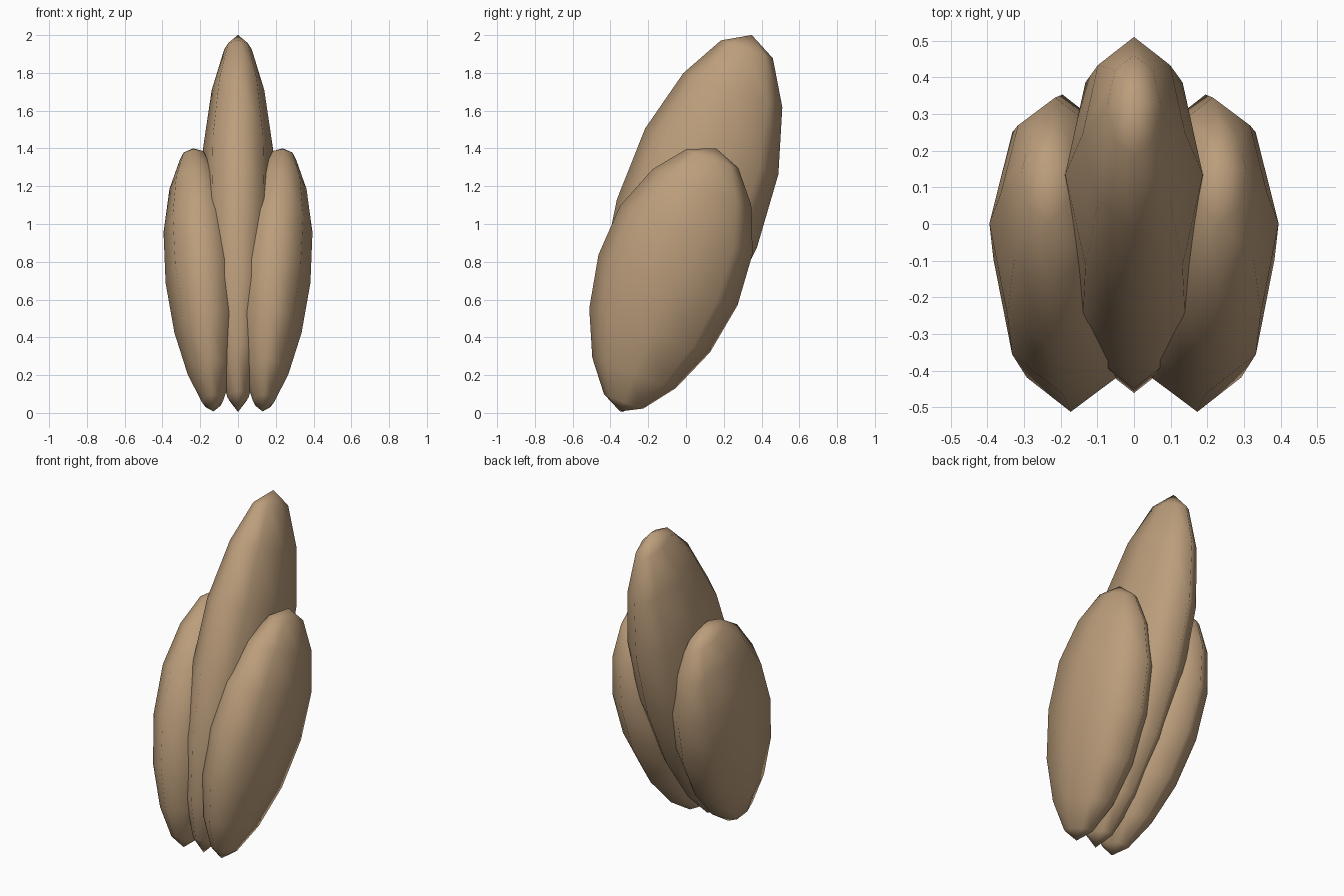
import bpy, bmesh, math
from mathutils import Matrix, Vector

if "Cube" in bpy.data.objects:
    bpy.data.objects.remove(bpy.data.objects["Cube"])

mat = bpy.data.materials.new("tan")
mat.diffuse_color = (0.50, 0.34, 0.20, 1)
mat.use_nodes = True
mat.node_tree.nodes["Principled BSDF"].inputs["Base Color"].default_value = mat.diffuse_color

# Fullness of each ring relative to a true ellipsoid, tip to base
FULLNESS = [0.97, 1.0, 1.03, 1.0, 0.94, 0.85, 0.74]


def lobe(name, centre, radii, tilt, splay=0.0):
    bm = bmesh.new()
    bmesh.ops.create_uvsphere(bm, u_segments=8, v_segments=8, radius=1)
    # taper towards the base
    for v in bm.verts:
        ring = round(math.acos(max(-1, min(1, v.co.z))) / (math.pi / 8))
        if 0 < ring < 8:
            v.co.x *= FULLNESS[ring - 1]
            v.co.y *= FULLNESS[ring - 1]
    bm.transform(Matrix.Translation(centre)
                 @ Matrix.Rotation(math.radians(splay), 4, 'Y')
                 @ Matrix.Rotation(math.radians(-tilt), 4, 'X')
                 @ Matrix.Diagonal(Vector((*radii, 1))))
    for f in bm.faces:
        f.smooth = True
    me = bpy.data.meshes.new(name)
    bm.to_mesh(me)
    bm.free()
    me.materials.append(mat)
    ob = bpy.data.objects.new(name, me)
    bpy.context.collection.objects.link(ob)


# Tall middle lobe and the two shorter splayed side lobes
lobe("middle_lobe", (0, 0.005, 1.003), (0.197, 0.392, 1.055), 19)
for side, s in (("left", -1), ("right", 1)):
    lobe(side + "_lobe", (s * 0.184, -0.095, 0.704), (0.2, 0.392, 0.743), 20, s * 4.4)
